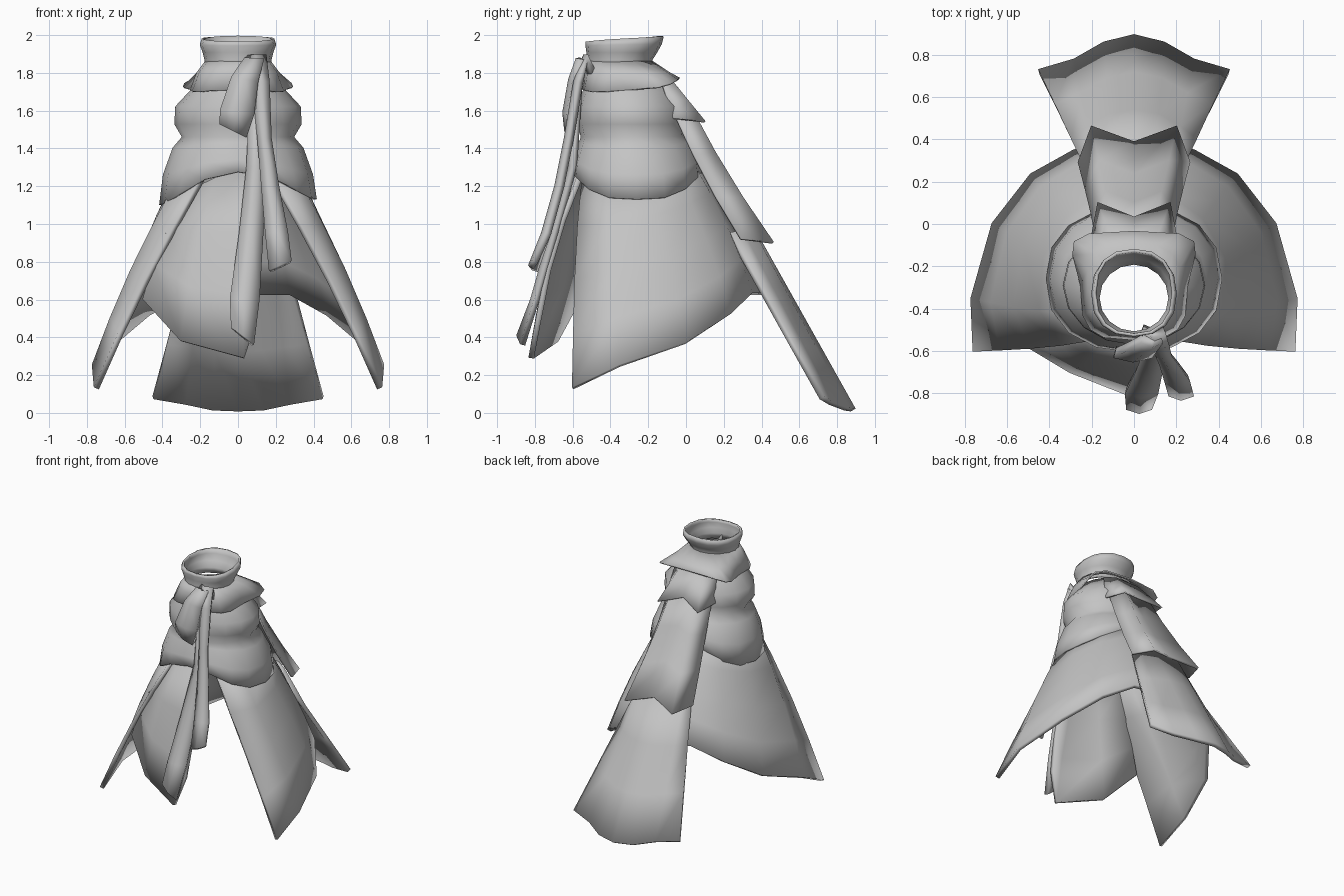
import bpy
import math
from mathutils import Vector

cube = bpy.data.objects.get("Cube")
if cube:
    bpy.data.objects.remove(cube, do_unlink=True)

GREY = (0.55, 0.55, 0.55, 1)
cloth = bpy.data.materials.new("grey_cloth")
cloth.use_nodes = True
cloth.diffuse_color = GREY
cloth.node_tree.nodes["Principled BSDF"].inputs["Base Color"].default_value = GREY


def loft(name, rows, closed=False, thick=0.03):
    """Skin a grid of point rows and give it cloth thickness."""
    n = len(rows[0])
    verts = [tuple(p) for row in rows for p in row]
    faces = []
    for r in range(len(rows) - 1):
        for i in range(n if closed else n - 1):
            j = (i + 1) % n
            faces.append((r * n + i, (r + 1) * n + i, (r + 1) * n + j, r * n + j))
    mesh = bpy.data.meshes.new(name)
    mesh.from_pydata(verts, [], faces)
    mesh.materials.append(cloth)
    mesh.shade_smooth()
    obj = bpy.data.objects.new(name, mesh)
    bpy.context.collection.objects.link(obj)
    shell = obj.modifiers.new("thickness", "SOLIDIFY")
    shell.thickness = thick
    shell.offset = 0
    return obj


def ring(z, rx, ry, cy, lift=0, tilt=0, lean=0, power=1, flare=0, sides=16):
    """Ellipse that may rise front and back, tilt, lean, square off or widen behind."""
    pts = []
    for k in range(sides):
        a = math.tau * k / sides
        c, s = math.cos(a), math.sin(a)
        x = math.copysign(abs(c) ** power, c) * (1 + flare * max(s, 0))
        y = math.copysign(abs(s) ** power, s)
        pts.append((rx * x, cy + ry * y, z + lift * abs(s) ** 3 + tilt * s + lean * c))
    return pts


def sheet(name, top, hem, steps=3, bulge=0.0, mirror=True, thick=0.03):
    """Hang a cloth from a top edge to a hem, optionally mirrored in x."""
    rows = []
    for k in range(steps + 1):
        t = k / steps
        row = []
        for a, b in zip(top, hem):
            p = Vector(a).lerp(Vector(b), t)
            out = Vector((p.x, p.y + 0.3, 0)).normalized()
            row.append(p + out * bulge * math.sin(math.pi * t))
        if mirror:
            row = [Vector((-p.x, p.y, p.z)) for p in reversed(row[1:])] + row
        rows.append(row)
    return loft(name, rows, thick=thick)


def strip(name, rows, thick):
    """Crowned ribbon from rows of left x, left z, right x, right z, y."""
    grid = []
    for xl, zl, xr, zr, y in rows:
        grid.append([(xl, y, zl), ((xl + xr) / 2, y - 0.02, (zl + zr) / 2), (xr, y, zr)])
    return loft(name, grid, thick=thick)


# Neck band, flaring at the rim
loft("neck_band", [
    ring(1.83, 0.17, 0.17, -0.35),
    ring(1.87, 0.17, 0.165, -0.35),
    ring(1.91, 0.18, 0.18, -0.34, power=0.9),
    ring(1.95, 0.195, 0.195, -0.33, tilt=0.005, power=0.85),
    ring(1.98, 0.185, 0.2, -0.325, tilt=0.015, power=0.85),
], closed=True, thick=0.015)

# Collar frill, drawn out to two points behind
loft("collar_frill", [
    ring(1.86, 0.17, 0.17, -0.35),
    ring(1.80, 0.215, 0.22, -0.31, power=0.8, flare=0.15),
    ring(1.71, 0.25, 0.255, -0.29, lift=0.03, tilt=0.03, power=0.6, flare=0.55),
], closed=True, thick=0.01)

# Blousing upper garment
loft("bodice", [
    ring(1.78, 0.19, 0.21, -0.31),
    ring(1.70, 0.25, 0.24, -0.3),
    ring(1.62, 0.325, 0.275, -0.29),
    ring(1.53, 0.33, 0.275, -0.29),
    ring(1.46, 0.29, 0.27, -0.28),
    ring(1.40, 0.34, 0.29, -0.27, lift=0.03),
    ring(1.26, 0.39, 0.33, -0.26, lift=0.08, power=0.92),
    ring(1.115, 0.41, 0.34, -0.26, lift=0.16, lean=0.015, power=0.88),
], closed=True, thick=0.015)

# Long skirt, open at the front
sheet("skirt",
      [(0, .03, 1.33), (.13, .02, 1.33), (.24, -.07, 1.3),
       (.31, -.22, 1.27), (.3, -.42, 1.25), (.17, -.54, 1.27)],
      [(0, .41, .63), (.28, .34, .63), (.48, .23, .52),
       (.66, 0, .37), (.76, -.35, .25), (.75, -.6, .13)],
      steps=4, bulge=0.028)

# Front apron panel, hanging to one side
sheet("front_panel",
      [(-.26, -.48, 1.17), (-.12, -.55, 1.24), (.03, -.565, 1.28), (.13, -.55, 1.28)],
      [(-.5, -.57, .6), (-.3, -.69, .38), (.03, -.82, .29), (.1, -.78, .5)],
      bulge=0.03, mirror=False)

# Three overlapping tiers down the back, notched in the middle of each hem
sheet("back_tier_upper",
      [(0, -.08, 1.76), (.1, -.08, 1.76), (.17, -.13, 1.76)],
      [(0, .03, 1.59), (.17, .1, 1.54), (.2, -.07, 1.56)],
      steps=2, thick=0.012)
sheet("back_tier_middle",
      [(0, -.02, 1.62), (.1, .02, 1.62), (.18, -.06, 1.58)],
      [(0, .385, .95), (.2, .46, .9), (.26, .29, .92)],
      bulge=-0.02, thick=0.015)
sheet("back_tier_lower",
      [(0, .35, .97), (.1, .34, .97), (.18, .29, .96), (.21, .23, .95)],
      [(0, .885, .015), (.14, .85, .02), (.28, .77, .05), (.45, .72, .08)])

# Knotted sash: loop and two hanging tails
strip("sash_loop", [
    (.04, 1.87, .13, 1.87, -.54),
    (-.03, 1.77, .1, 1.75, -.58),
    (-.09, 1.6, .08, 1.58, -.61),
    (-.09, 1.53, .04, 1.46, -.6),
], 0.05)
strip("sash_tail_long", [
    (.07, 1.75, .12, 1.75, -.56),
    (.05, 1.3, .14, 1.3, -.59),
    (.01, .95, .13, .95, -.69),
    (-.04, .6, .11, .6, -.79),
    (-.035, .45, .08, .36, -.865),
], 0.03)
strip("sash_tail_short", [
    (.04, 1.8, .14, 1.8, -.49),
    (.04, 1.88, .15, 1.88, -.52),
    (.08, 1.75, .16, 1.75, -.56),
    (.11, 1.45, .17, 1.45, -.61),
    (.13, 1.2, .21, 1.2, -.66),
    (.15, .95, .26, .95, -.73),
    (.17, .75, .28, .8, -.8),
], 0.035)
